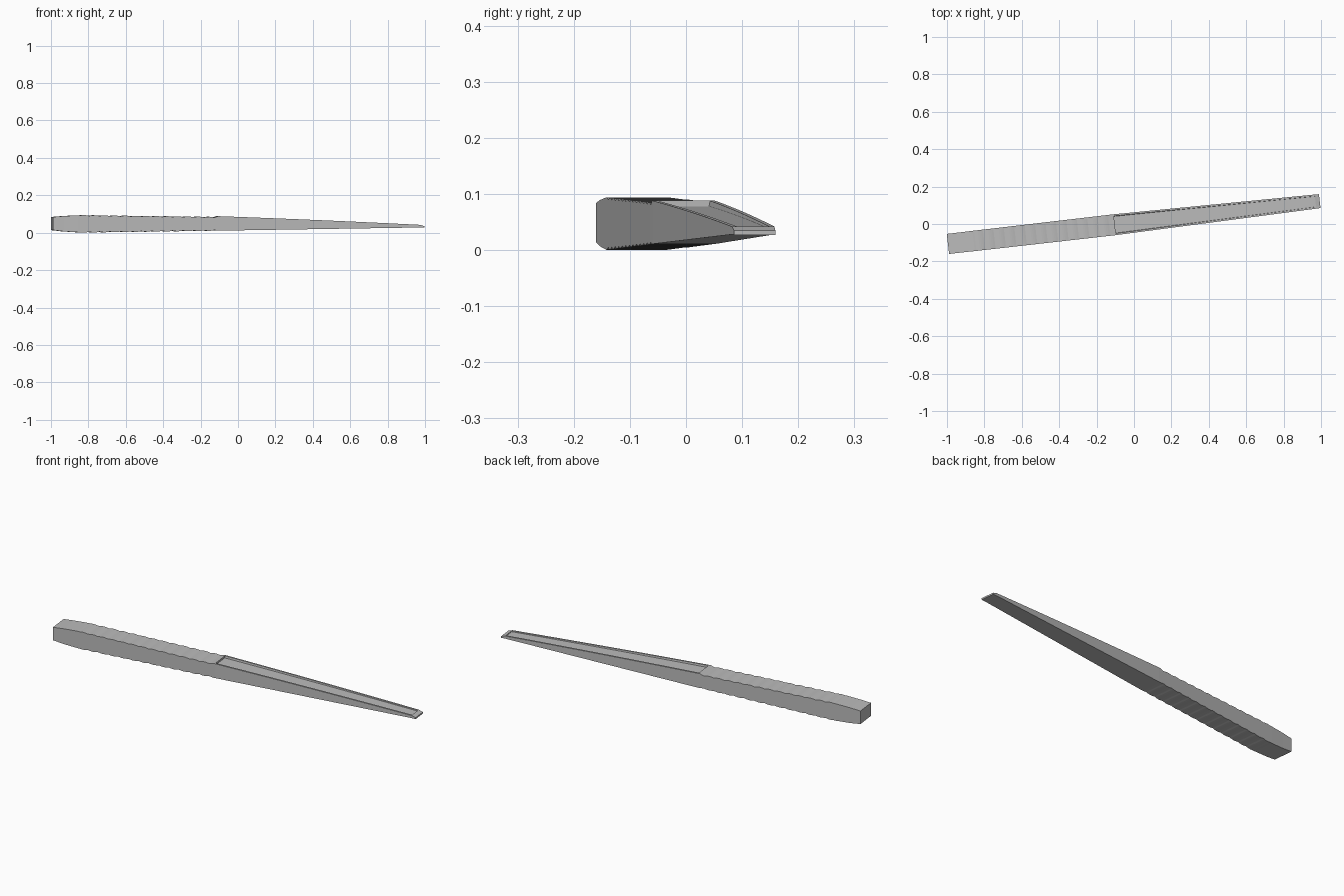
import bpy, bmesh, math
from mathutils import Matrix

cube = bpy.data.objects.get("Cube")
if cube:
    bpy.data.objects.remove(cube, do_unlink=True)

grey = bpy.data.materials.new("plain grey")
grey.use_nodes = True
colour = (0.5, 0.5, 0.5, 1)
grey.diffuse_color = colour
grey.node_tree.nodes["Principled BSDF"].inputs["Base Color"].default_value = colour


def lerp(a, b, t):
    return a + (b - a) * t


# Each station: distance along the bar, half width, top, bottom, recess depth
stations = [(-0.998, 0.054, 0.084, 0.014, 0),
            (-0.94, 0.054, 0.089, 0.007, 0),
            (-0.86, 0.0545, 0.093, 0.002, 0)]

# Scalloped grip, on both the top and the bottom
SCALLOPS, STEPS = 13, 6
for i in range(1, SCALLOPS * STEPS + 1):
    t = i / (SCALLOPS * STEPS)
    bump = 0.004 * math.sin(math.pi * (i % STEPS) / STEPS)
    stations.append((lerp(-0.86, -0.13, t), lerp(0.0545, 0.056, t),
                     lerp(0.0905, 0.081, t) + bump, lerp(0.004, 0.014, t) - bump, 0))

# Tapering blade with a shallow recess along its top
stations.append((-0.11, 0.056, 0.088, 0.011, 0))
BLADE_STEPS = 8
for i in range(BLADE_STEPS + 1):
    t = i / BLADE_STEPS
    top = lerp(0.088, 0.042, t) + 0.008 * t * (1 - t)
    ring = (lerp(-0.1, 0.98, t), lerp(0.056, 0.038, t), top, lerp(0.011, 0.028, t))
    depth = lerp(0.010, 0.004, t)
    if i == 0:
        stations.append(ring + (0,))
    stations.append(ring + (depth,))
    if i == BLADE_STEPS:
        stations.append(ring + (0,))

# Bevelled tip
stations.append((1.003, 0.037, 0.035, 0.027, 0))

bm = bmesh.new()
rings = []
for u, half, top, bottom, depth in stations:
    inner = half - 0.009
    section = [(-half, bottom), (half, bottom), (half, top), (inner, top),
               (inner - depth * 0.2, top - depth), (-inner + depth * 0.2, top - depth),
               (-inner, top), (-half, top)]
    rings.append([bm.verts.new((u, v, z)) for v, z in section])
for a, b in zip(rings, rings[1:]):
    for k in range(len(a)):
        n = (k + 1) % len(a)
        bm.faces.new((a[k], b[k], b[n], a[n]))
bm.faces.new(rings[0])
bm.faces.new(rings[-1][::-1])
bmesh.ops.remove_doubles(bm, verts=bm.verts[:], dist=1e-6)
bmesh.ops.recalc_face_normals(bm, faces=bm.faces[:])

# Turn the bar to its resting angle
turn = Matrix.Rotation(math.radians(6.57), 4, 'Z') @ Matrix.Translation((-0.0025, 0.008, 0))
bmesh.ops.transform(bm, matrix=turn, verts=bm.verts[:])

mesh = bpy.data.meshes.new("grip_and_blade")
bm.to_mesh(mesh)
bm.free()
mesh.materials.append(grey)
bar = bpy.data.objects.new("grip_and_blade", mesh)
bpy.context.collection.objects.link(bar)
